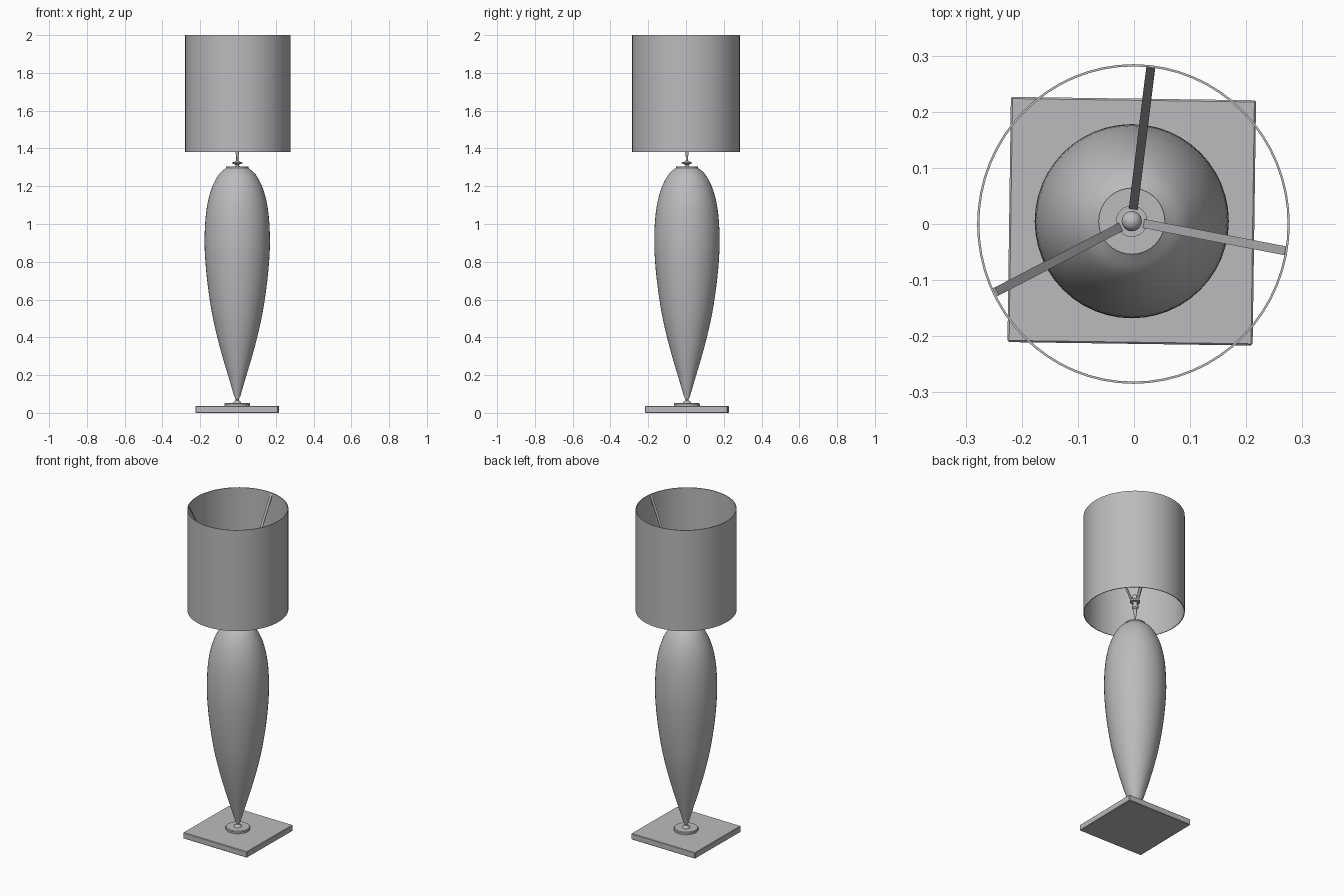
import bpy, bmesh, math
from mathutils import Vector, Matrix

old = bpy.data.objects.get("Cube")
if old:
    bpy.data.objects.remove(old, do_unlink=True)

grey = bpy.data.materials.new("warm_grey")
grey.use_nodes = True
colour = (0.5, 0.5, 0.52, 1)
grey.diffuse_color = colour
grey.node_tree.nodes["Principled BSDF"].inputs["Base Color"].default_value = colour

AXIS = Vector((-0.004, 0.005, 0))


def finish(name, bm, location=(0, 0, 0), smooth=True):
    bmesh.ops.recalc_face_normals(bm, faces=bm.faces)
    mesh = bpy.data.meshes.new(name)
    bm.to_mesh(mesh)
    bm.free()
    mesh.materials.append(grey)
    obj = bpy.data.objects.new(name, mesh)
    bpy.context.collection.objects.link(obj)
    obj.location = location
    if smooth:
        bpy.ops.object.select_all(action='DESELECT')
        obj.select_set(True)
        bpy.context.view_layer.objects.active = obj
        bpy.ops.object.shade_smooth_by_angle(angle=math.radians(35))
    return obj


def lathe(name, profile, steps=40, location=AXIS, closed=False):
    """Spin a (radius, height) profile around z."""
    bm = bmesh.new()
    verts = [bm.verts.new((r, 0, z)) for r, z in profile]
    pairs = list(zip(verts, verts[1:]))
    if closed:
        pairs.append((verts[-1], verts[0]))
    edges = [bm.edges.new(p) for p in pairs]
    bmesh.ops.spin(bm, geom=verts + edges, cent=(0, 0, 0), axis=(0, 0, 1),
                   angle=math.tau, steps=steps, use_duplicate=False)
    bmesh.ops.remove_doubles(bm, verts=bm.verts, dist=0.0002)
    return finish(name, bm, location)


def smooth_path(points, cuts=4):
    """Catmull-Rom interpolation through profile points."""
    p = [Vector(q) for q in points]
    p = [2 * p[0] - p[1]] + p + [2 * p[-1] - p[-2]]
    out = []
    for a, b, c, d in zip(p, p[1:], p[2:], p[3:]):
        for i in range(cuts):
            t = i / cuts
            out.append(0.5 * (2 * b + (c - a) * t + (2 * a - 5 * b + 4 * c - d) * t * t
                              + (3 * b - a - 3 * c + d) * t ** 3))
    return [tuple(v) for v in out + [p[-2]]]


# Square base plate, turned very slightly
bm = bmesh.new()
bmesh.ops.create_cube(bm, size=1, matrix=Matrix.Rotation(math.radians(-0.8), 4, 'Z')
                      @ Matrix.Diagonal((0.437, 0.437, 0.037, 1)))
bmesh.ops.bevel(bm, geom=bm.edges[:], offset=0.003, segments=1, affect='EDGES')
finish("base_plate", bm, AXIS + Vector((0, 0, 0.0185)), smooth=False)

# Foot disc and thin neck under the body
lathe("foot_disc", [(0, 0.036), (0.068, 0.036), (0.068, 0.048), (0.064, 0.052), (0, 0.052)])
lathe("foot_neck", [(0, 0.05), (0.022, 0.052), (0.019, 0.058), (0.009, 0.066),
                    (0.008, 0.072), (0.013, 0.08), (0.013, 0.088), (0, 0.09)], 24)

# Teardrop body
side = [(0.016, 0.087), (0.043, 0.18), (0.076, 0.29), (0.108, 0.41), (0.136, 0.54),
        (0.158, 0.69), (0.17, 0.82), (0.173, 0.92), (0.168, 1.03), (0.154, 1.125),
        (0.129, 1.205), (0.095, 1.265), (0.058, 1.298)]
lathe("body", [(0, 0.085)] + smooth_path(side) + [(0, 1.298)], 48)
lathe("body_cap", [(0, 1.296), (0.059, 1.296), (0.059, 1.305), (0, 1.305)])

# Stem, collar and lamp holder
lathe("stem", [(0, 1.3), (0.012, 1.304), (0.008, 1.312), (0.014, 1.316), (0.028, 1.321),
               (0.028, 1.325), (0.014, 1.33), (0.006, 1.336), (0.006, 1.355),
               (0.01, 1.385), (0.01, 1.4), (0.018, 1.408), (0.018, 1.425),
               (0.012, 1.43), (0.012, 1.455), (0, 1.455)], 24)
lathe("fitter_ring", [(0.01, 1.446), (0.028, 1.446), (0.028, 1.456), (0.01, 1.456)], 24, closed=True)
lathe("finial", [(0.012, 1.45), (0.012, 1.465)]
      + [(0.018 * math.cos(a), 1.475 + 0.018 * math.sin(a))
         for a in [math.radians(d) for d in range(-40, 91, 13)]], 24)

# Three flat struts rising from the fitter to the shade rim
for label, x, y in (("back", 0.03, 0.28), ("left", 0.271, -0.048), ("right", -0.246, -0.121)):
    out = Vector((x, y, 1.99))
    start = AXIS + Vector((0, 0, 1.452))
    flat = Vector((x, y, 0)) - AXIS
    start += flat.normalized() * 0.022
    along = (out - start).normalized()
    across = Vector((0, 0, 1)).cross(flat).normalized()
    rot = Matrix((across, along, across.cross(along))).transposed().to_4x4()
    bm = bmesh.new()
    bmesh.ops.create_cube(bm, size=1, matrix=Matrix.Translation((start + out) / 2) @ rot
                          @ Matrix.Diagonal((0.016, (out - start).length, 0.004, 1)))
    finish("strut_" + label, bm, smooth=False)

# Open drum shade with a thin wall
shade = lathe("shade", [(0.282, 1.382), (0.282, 2.0), (0.278, 2.0), (0.278, 1.382)],
              64, (-0.001, 0, 0), closed=True)
shade.scale = (0.988, 1.01, 1)
